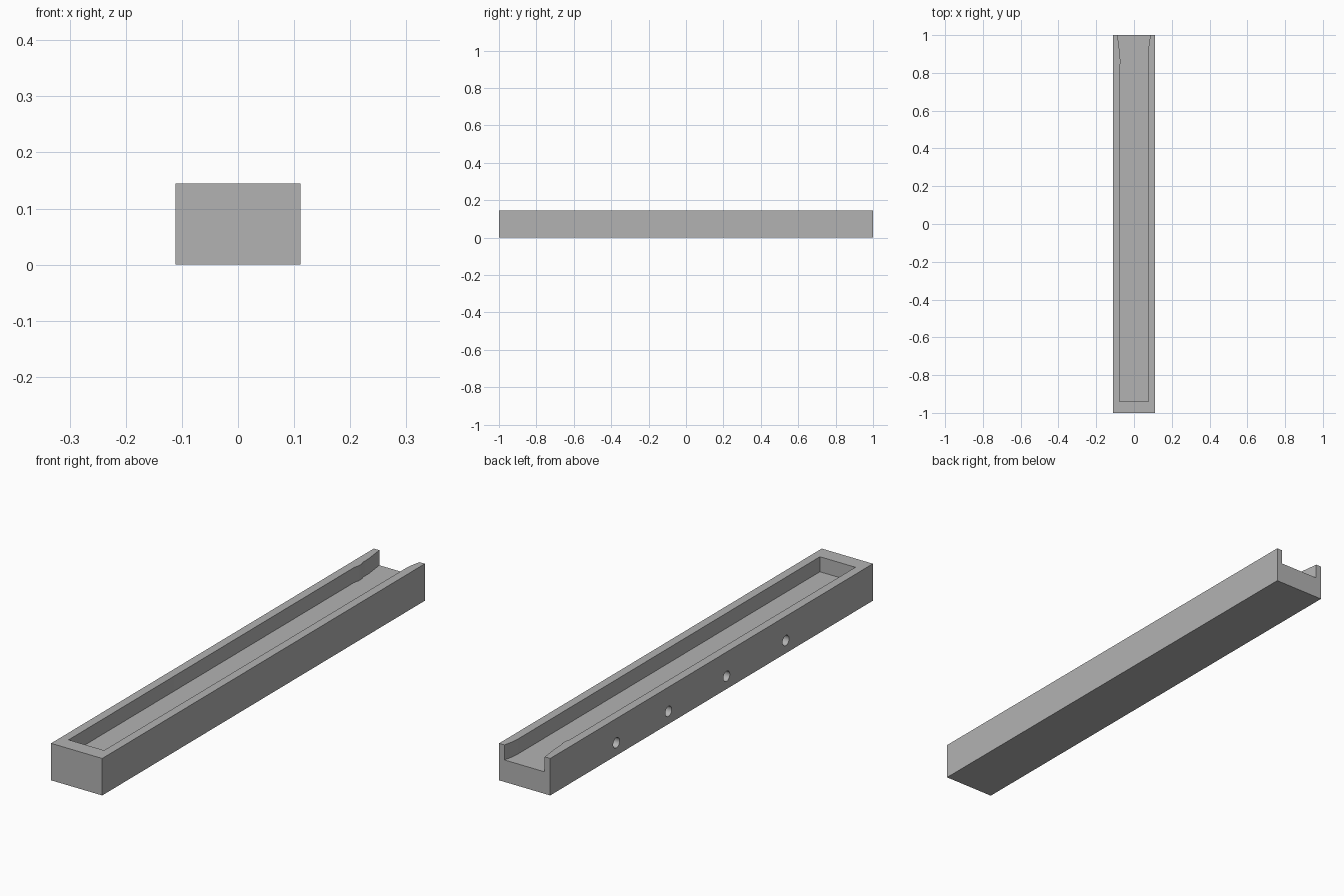
import bpy
import bmesh
from math import pi
from mathutils import Matrix, Vector

HALF_W, HALF_L, HEIGHT = 0.111, 1.0, 0.145
FLOOR_Z = 0.086

if "Cube" in bpy.data.objects:
    bpy.data.objects.remove(bpy.data.objects["Cube"], do_unlink=True)

grey = bpy.data.materials.new("plain grey")
grey.use_nodes = True
grey.diffuse_color = (0.45, 0.45, 0.45, 1)
shader = next(n for n in grey.node_tree.nodes if n.type == "BSDF_PRINCIPLED")
shader.inputs["Base Color"].default_value = grey.diffuse_color


def add_object(name, bm):
    bmesh.ops.recalc_face_normals(bm, faces=bm.faces)
    mesh = bpy.data.meshes.new(name)
    bm.to_mesh(mesh)
    bm.free()
    mesh.materials.append(grey)
    obj = bpy.data.objects.new(name, mesh)
    bpy.context.collection.objects.link(obj)
    return obj


def prism(name, outline, z0, z1):
    """Extrude a plan outline from z0 up to z1."""
    bm = bmesh.new()
    face = bm.faces.new([bm.verts.new((x, y, z0)) for x, y in outline])
    up = bmesh.ops.extrude_face_region(bm, geom=[face])["geom"]
    verts = [g for g in up if isinstance(g, bmesh.types.BMVert)]
    bmesh.ops.translate(bm, verts=verts, vec=Vector((0, 0, z1 - z0)))
    return add_object(name, bm)


def side_hole(name, y, z, radius, depth):
    """Round cutter entering the body through its -x side."""
    bm = bmesh.new()
    outside = 0.02
    place = (Matrix.Translation((-HALF_W + (depth - outside) / 2, y, z))
             @ Matrix.Rotation(pi / 2, 4, "Y"))
    bmesh.ops.create_cone(bm, cap_ends=True, segments=32, radius1=radius,
                          radius2=radius, depth=depth + outside, matrix=place)
    return add_object(name, bm)


# Solid body
body = prism("tray_body", [(-HALF_W, -HALF_L), (HALF_W, -HALF_L),
                           (HALF_W, HALF_L), (-HALF_W, HALF_L)], 0, HEIGHT)

# Trench, open and slightly flared at the back, with a small bump on one wall
trench = [(-0.077, -0.94), (0.077, -0.94), (0.077, 0.93), (0.08, 0.965),
          (0.088, 1.0), (0.088, 1.1), (-0.087, 1.1), (-0.087, 1.0),
          (-0.082, 0.96), (-0.077, 0.92), (-0.077, 0.885), (-0.072, 0.87),
          (-0.072, 0.85), (-0.077, 0.83)]
cutters = [prism("trench_cutter", trench, FLOOR_Z, HEIGHT + 0.1)]

# Row of shallow round holes along one side
for i, y in enumerate((0.59, 0.267, -0.093, -0.46)):
    cutters.append(side_hole(f"hole_cutter_{i + 1}", y, 0.05, 0.02, 0.025))

bpy.context.view_layer.objects.active = body
for cutter in cutters:
    cutter.hide_render = True
    mod = body.modifiers.new(cutter.name, "BOOLEAN")
    mod.operation = "DIFFERENCE"
    mod.solver = "EXACT"
    mod.object = cutter
    bpy.ops.object.modifier_apply(modifier=mod.name)
    bpy.data.objects.remove(cutter, do_unlink=True)

# Smooth the hole walls and keep the block edges crisp
bpy.ops.object.select_all(action="DESELECT")
body.select_set(True)
bpy.ops.object.shade_smooth_by_angle(angle=pi / 6)
